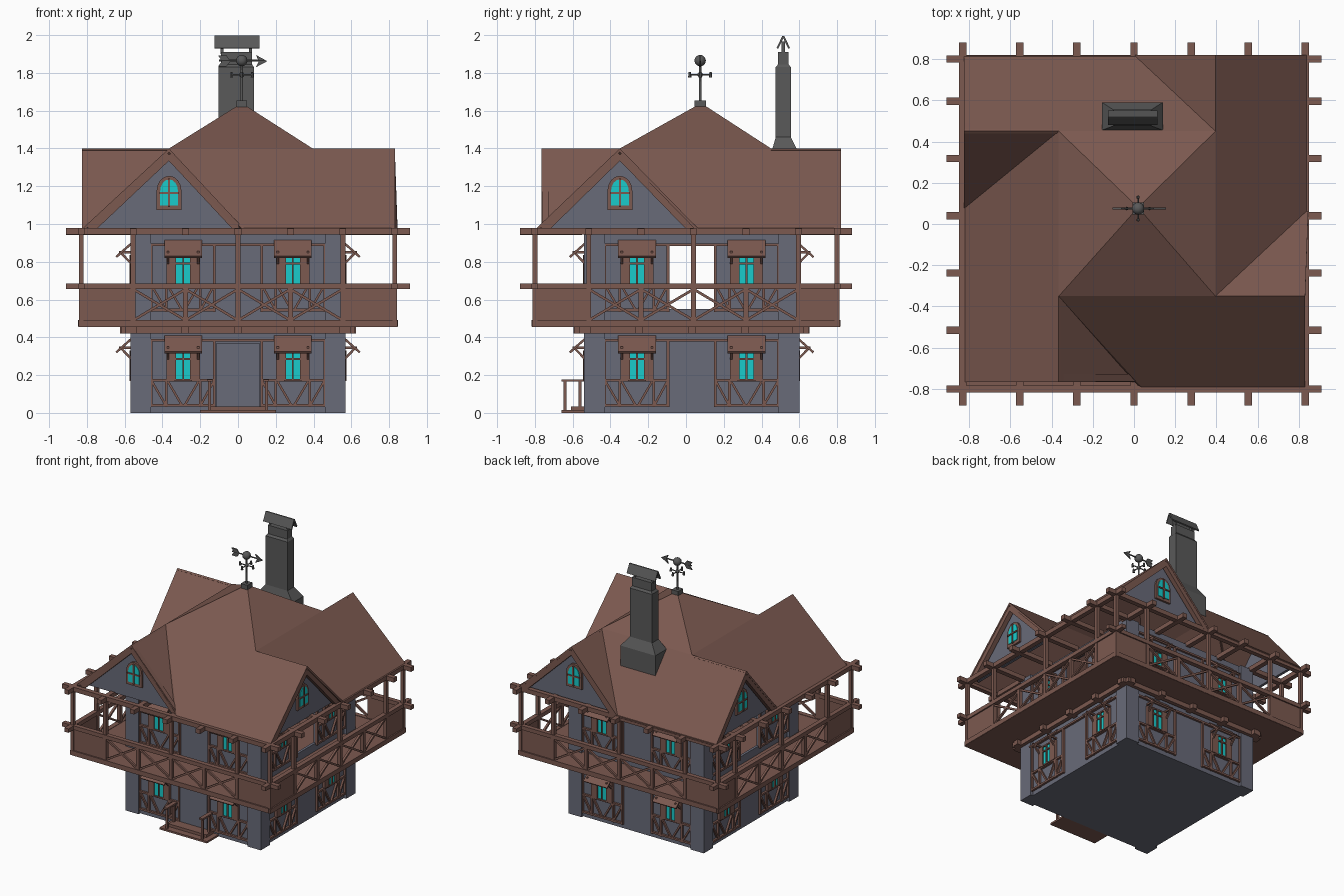
import bpy, bmesh, math
from mathutils import Matrix, Vector

if "Cube" in bpy.data.objects:
    bpy.data.objects.remove(bpy.data.objects["Cube"])

COL = {"wood": (0.20, 0.10, 0.08, 1), "plaster": (0.14, 0.145, 0.19, 1),
       "glass": (0.01, 0.6, 0.6, 1), "stone": (0.1, 0.1, 0.1, 1)}
MATS = {}
for n, c in COL.items():
    MATS[n] = bpy.data.materials.new(n)
    MATS[n].diffuse_color = c
PARTS = {}
I = Matrix.Identity(4)


def bm_of(name, mat):
    return PARTS.setdefault(name, (bmesh.new(), mat))[0]


def box(name, mat, x0, x1, y0, y1, z0, z1, M=I):
    c = Matrix.Translation(((x0 + x1) / 2, (y0 + y1) / 2, (z0 + z1) / 2))
    s = Matrix.Diagonal((x1 - x0, y1 - y0, z1 - z0, 1))
    bmesh.ops.create_cube(bm_of(name, mat), size=1, matrix=M @ c @ s)


def beam(name, p, q, w, d, M=I, mat="wood"):
    """Bar from p to q, w wide in the facade plane, d deep."""
    p, q = Vector(p), Vector(q)
    a = q - p
    dep = Vector((0, 1, 0)) if abs(a.x) + abs(a.z) > abs(a.y) and abs(a.y) < 1e-4 else Vector((1, 0, 0))
    side = a.cross(dep).normalized()
    m = Matrix((a, dep * d, side * w)).transposed().to_4x4()
    bmesh.ops.create_cube(bm_of(name, mat), size=1, matrix=M @ Matrix.Translation((p + q) / 2) @ m)


def prism(name, mat, pts, y0, y1, M=I):
    """Outline of (x, z) points extruded along y."""
    bm = bm_of(name, mat)
    a = [bm.verts.new(M @ Vector((x, y0, z))) for x, z in pts]
    b = [bm.verts.new(M @ Vector((x, y1, z))) for x, z in pts]
    bm.faces.new(a)
    bm.faces.new(b[::-1])
    for i in range(len(pts)):
        j = (i + 1) % len(pts)
        bm.faces.new((a[j], a[i], b[i], b[j]))


def taper(name, mat, lo, hi):
    """Frustum between two rectangles (x0, x1, y0, y1, z)."""
    bm = bm_of(name, mat)
    r = [[bm.verts.new((x, y, c[4])) for x, y in ((c[0], c[2]), (c[1], c[2]), (c[1], c[3]), (c[0], c[3]))]
         for c in (lo, hi)]
    bm.faces.new(r[0][::-1])
    bm.faces.new(r[1])
    for i in range(4):
        j = (i + 1) % 4
        bm.faces.new((r[0][i], r[0][j], r[1][j], r[1][i]))


def rod(name, p, q, r1, r2, n=12):
    p, q = Vector(p), Vector(q)
    m = Matrix.Translation((p + q) / 2) @ (q - p).to_track_quat('Z', 'Y').to_matrix().to_4x4()
    bmesh.ops.create_cone(bm_of(name, "stone"), cap_ends=True, segments=n, radius1=r1, radius2=r2,
                          depth=(q - p).length, matrix=m)


def turn(k):
    return Matrix.Rotation(k * math.pi / 2, 4, 'Z')


# ground storey
box("ground_walls", "plaster", -.55, .55, -.52, .58, 0, .455)
for k in range(4):
    M = Matrix.Translation((0, .03, 0)) @ turn(k)
    # corner pillars and upper walls
    box("ground_corner_pillars", "plaster", .46, .57, -.57, -.46, 0, .44, M)
    box("upper_corner_pillars", "plaster", .46, .57, -.57, -.46, .48, .96, M)
    if k % 2:
        for s in (-1, 1):
            a, b = sorted((s * .12, s * .55))
            box("upper_walls", "plaster", a, b, -.55, -.53, .48, .96, M)
        box("upper_walls", "plaster", -.12, .12, -.55, -.53, .48, .55, M)
        box("upper_walls", "plaster", -.12, .12, -.55, -.53, .89, .96, M)
    else:
        box("upper_walls", "plaster", -.55, .55, -.55, -.53, .48, .96, M)
    # beam ring with joist ends under the deck
    beam("ring_beams", (-.62, -.58, .437), (.62, -.58, .437), .034, .03, M)
    for u in (-.555, -.28, 0, .28, .555):
        box("ring_joist_ends", "wood", u - .02, u + .02, -.625, -.55, .42, .456, M)
    # timber framing, windows, shutters and awnings on both storeys
    for f, dz in (("ground", 0), ("upper", .505)):
        y, t = -.556, f + "_timber_frame"
        beam(t, (-.47, y, .385 + dz), (.47, y, .385 + dz), .014, .02, M)
        for s in (-1, 1):
            for u, z1 in ((.125, .385), (.46, .385), (.2, .17), (.38, .17)):
                beam(t, (s * u, y, .03 + dz), (s * u, y, z1 + dz), .014, .02, M)
            for z in (.04, .172):
                beam(t, (s * .125, y, z + dz), (s * .46, y, z + dz), .014, .02, M)
            for u0, u1 in ((.13, .195), (.455, .385), (.21, .28), (.37, .30)):
                beam(t, (s * u0, y, .165 + dz), (s * u1, y, .045 + dz), .012, .018, M)
            c = s * .29
            box(f + "_window_glass", "glass", c - .04, c + .04, -.565, -.55, .175 + dz, .32 + dz, M)
            for u in (-.042, 0, .042):
                beam(f + "_window_frames", (c + u, -.563, .17 + dz), (c + u, -.563, .33 + dz), .01, .022, M)
            for z in (.175, .285, .325):
                beam(f + "_window_frames", (c - .045, -.563, z + dz), (c + .045, -.563, z + dz), .01, .022, M)
            for e in (-1, 1):
                a, b = sorted((c + e * .045, c + e * .088))
                box(f + "_shutters", "wood", a, b, -.572, -.55, .175 + dz, .33 + dz, M)
                beam(f + "_awning_brackets", (c + e * .08, -.565, .285 + dz), (c + e * .08, -.622, .345 + dz), .012, .012, M)
                beam(f + "_awning_brackets", (c + e * .08, -.55, .345 + dz), (c + e * .08, -.63, .345 + dz), .012, .012, M)
            beam(f + "_awnings", (c, -.55, .405 + dz), (c, -.645, .32 + dz), .012, .2, M)

# front door and porch
box("front_door", "plaster", -.115, .115, -.535, -.51, .03, .37)
box("porch_steps", "wood", -.2, .2, -.66, -.52, 0, .014)
box("porch_steps", "wood", -.16, .16, -.61, -.52, .014, .035)
for s in (-1, 1):
    for y in (-.64, -.56):
        box("porch_posts", "wood", s * .15 - .008, s * .15 + .008, y - .008, y + .008, .01, .17)
    box("porch_handrails", "wood", s * .15 - .015, s * .15 + .015, -.66, -.54, .165, .178)

# balcony deck
box("balcony_deck", "wood", -.845, .845, -.815, .815, .456, .49)
for k in range(4):
    M = turn(k)
    d, h, over = ((.80, .83, .91), (.83, .80, .88))[k % 2]
    o = (0, .04, 0, -.04)[k]
    us = [o + .2775 * i for i in (-2, -1, 0, 1, 2)]
    for z, w in ((.67, .03), (.962, .034)):
        beam("balcony_rails", (-over, -d, z), (over, -d, z), w, .035, M)
    beam("balcony_rails", (-h, -d, .475), (h, -d, .475), .036, .036, M)
    # posts, roof joists, rail lattice and corner panels
    for u, z in zip(us + [h], (.95, .66, .95, .66, .95, .95)):
        beam("balcony_posts", (u, -d, .475), (u, -d, z), .026, .026, M)
    for u in us:
        box("roof_joists", "wood", u - .018, u + .018, -d - .08, -.55, .942, .976, M)
    for a, b in zip(us, us[1:]):
        beam("balcony_lattice", (a, -d, .49), (b, -d, .655), .014, .016, M)
        beam("balcony_lattice", (a, -d, .655), (b, -d, .49), .014, .016, M)
    for a, b in ((-h, us[0]), (us[-1], h)):
        box("balcony_corner_panels", "wood", a, b, -d - .008, -d + .008, .48, .66, M)

# roof: four pinwheel gables and a central pyramid
xl, xr, yf, yb, R, E = -.365, .395, -.35, .45, 1.4, .97
apex = (.02, .08, 1.64)
sq = [(xl, yf, R), (xr, yf, R), (xr, yb, R), (xl, yb, R)]
slopes = [
    [(xl, -.765, R), sq[3], (-.83, .07, E), (-.83, -.765, E)],
    [(xl, -.765, R), sq[0], (.045, -.80, E), (.02, -.765, E)],
    [sq[0], (.83, yf, R), (.83, -.80, E), (.045, -.80, E)],
    [sq[1], (.83, yf, R), (.845, .07, E)],
    [sq[1], (xr, .82, R), (.845, .82, E), (.845, .07, E)],
    [sq[2], (xr, .82, R), (0, .82, E)],
    [sq[2], (-.825, yb, R), (-.825, .82, E), (0, .82, E)],
    [sq[3], (-.825, yb, R), (-.825, .07, E)],
] + [[sq[i], sq[(i + 1) % 4], apex] for i in range(4)]
bm = bm_of("roof", "wood")
for s in slopes:
    fc = bm.faces.new([bm.verts.new(p) for p in s])
    fc.normal_update()
    if fc.normal.z < 0:
        fc.normal_flip()


def arch(c, hw, z0, z1, z2):
    n = 8
    return [(c - hw, z0), (c + hw, z0)] + [(c + hw * math.cos(math.pi * i / n), z1 + (z2 - z1) * math.sin(math.pi * i / n))
                                          for i in range(n + 1)]


# gable walls, bargeboards and arched windows: ridge, eave ends, distance
for k, (c, l, r, d) in enumerate(((-.365, -.82, .04, .765), (-.35, -.79, .07, .83),
                                  (-.395, -.84, 0, .82), (-.45, -.82, -.07, .825))):
    M = turn(k)
    w = -d + .05
    prism("gable_walls", "plaster", [(l + .03, E), (r - .03, E), (c, R - .03)], w, w + .02, M)
    for e in (l, r):
        s = 1 if e == l else -1
        beam("bargeboards", (e + s * .035, -d + .02, E), (c, -d + .02, R - .034), .045, .036, M)
    prism("gable_window_frames", "wood", arch(c, .066, 1.075, 1.175, 1.255), w - .015, w + .01, M)
    prism("gable_window_glass", "glass", arch(c, .047, 1.098, 1.175, 1.236), w - .02, w, M)
    beam("gable_window_bars", (c, w - .02, 1.09), (c, w - .02, 1.24), .012, .014, M)
    beam("gable_window_bars", (c - .05, w - .02, 1.165), (c + .05, w - .02, 1.165), .01, .014, M)

# chimney
box("chimney", "stone", -.155, .14, .455, .59, 1.22, 1.39)
taper("chimney", "stone", (-.155, .14, .455, .59, 1.39), (-.102, .085, .475, .555, 1.46))
box("chimney", "stone", -.102, .085, .475, .555, 1.46, 1.83)
taper("chimney", "stone", (-.102, .085, .475, .555, 1.83), (-.09, .075, .487, .543, 1.845))
box("chimney", "stone", -.09, .075, .487, .543, 1.845, 1.91)
for x in (-.085, .065):
    box("chimney_cap_legs", "stone", x - .008, x + .008, .505, .525, 1.9, 1.965)
for y in (.484, .546):
    beam("chimney_cap", (-.005, y, 1.93), (-.005, .515, 1.995), .01, .24, I, "stone")

# weather vane
V = "weather_vane"
box(V, "stone", -.008, .048, .045, .105, 1.61, 1.655)
rod(V, (.02, .075, 1.65), (.02, .075, 1.86), .007, .006)
bmesh.ops.create_uvsphere(bm_of(V, "stone"), u_segments=16, v_segments=10, radius=.03,
                          matrix=Matrix.Translation((.02, .075, 1.865)))
bmesh.ops.create_uvsphere(bm_of(V, "stone"), u_segments=12, v_segments=8, radius=.014,
                          matrix=Matrix.Translation((.02, .075, 1.79)))
for dx, dy in ((1, 0), (-1, 0), (0, 1), (0, -1)):
    tip = Vector((.02 + .055 * dx, .075 + .055 * dy, 1.79))
    rod(V, (.02, .075, 1.79), tip, .004, .004, 8)
    rod(V, tip - Vector((0, 0, .014)), tip + Vector((0, 0, .014)), .009, .006, 6)
rod(V, (-.10, .075, 1.865), (.14, .075, 1.865), .005, .005, 8)
prism(V, "stone", [(.155, 1.862), (.095, 1.895), (.11, 1.862), (.095, 1.83)], .071, .079)
prism(V, "stone", [(-.04, 1.862), (-.06, 1.892), (-.105, 1.892), (-.085, 1.862), (-.105, 1.835), (-.06, 1.835)], .071, .079)

# turn the collected parts into objects
for name, (bm, mat) in PARTS.items():
    if name != "roof":
        bmesh.ops.recalc_face_normals(bm, faces=bm.faces)
    me = bpy.data.meshes.new(name)
    bm.to_mesh(me)
    bm.free()
    me.materials.append(MATS[mat])
    ob = bpy.data.objects.new(name, me)
    bpy.context.collection.objects.link(ob)
    if name == "roof":
        mod = ob.modifiers.new("thickness", 'SOLIDIFY')
        mod.thickness = .014
        mod.offset = -1
    if name == V:
        bpy.context.view_layer.objects.active = ob
        ob.select_set(True)
        bpy.ops.object.shade_smooth_by_angle(angle=math.radians(40))

for m in bpy.data.materials:
    if m.users and not m.is_grease_pencil:
        m.use_nodes = True
        m.node_tree.nodes["Principled BSDF"].inputs["Base Color"].default_value = m.diffuse_color
